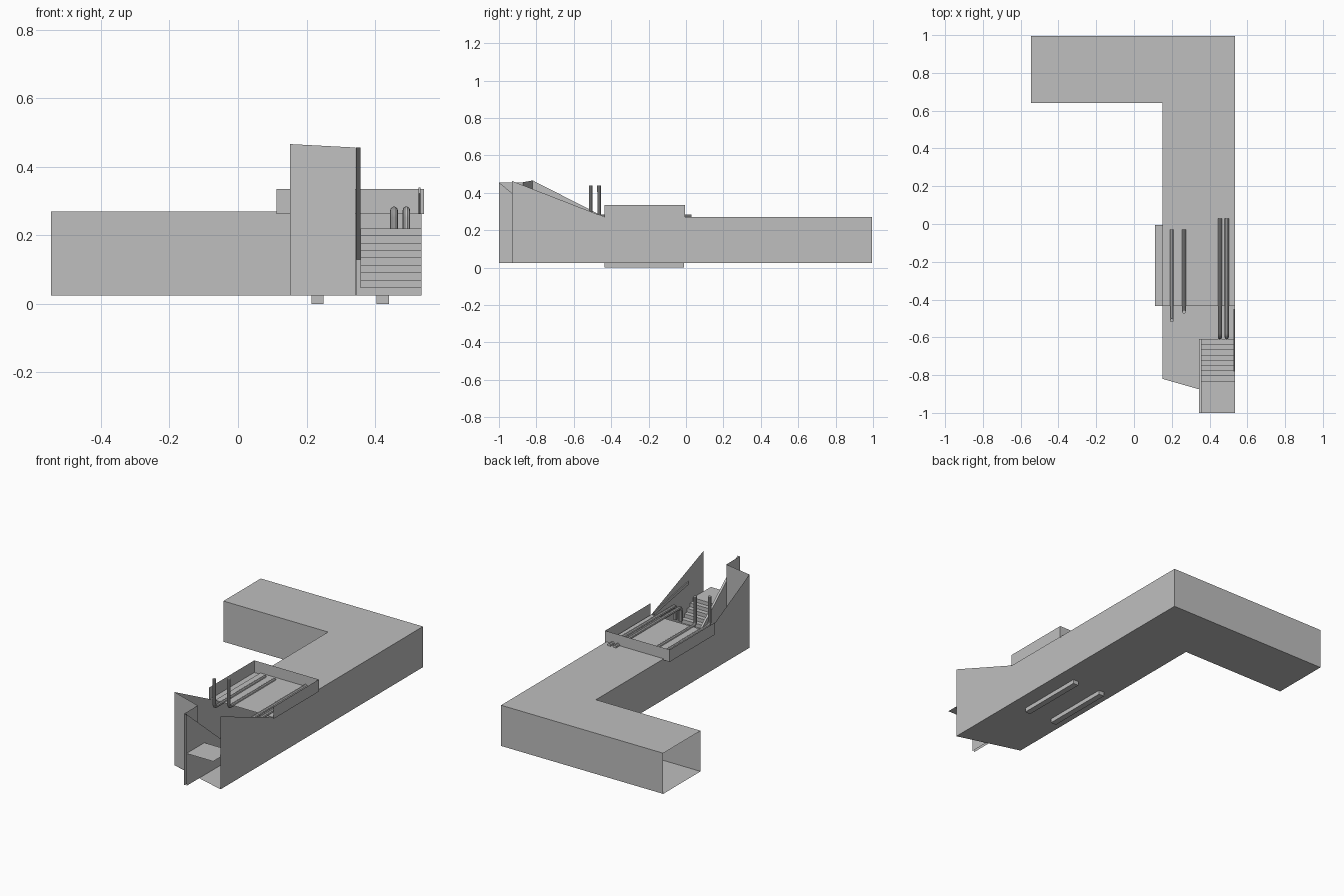
import bpy
import bmesh
from mathutils import Vector

if "Cube" in bpy.data.objects:
    bpy.data.objects.remove(bpy.data.objects["Cube"], do_unlink=True)

grey = bpy.data.materials.new("plain_grey")
grey.use_nodes = True
grey.diffuse_color = (0.52, 0.52, 0.52, 1)
grey.node_tree.nodes["Principled BSDF"].inputs["Base Color"].default_value = grey.diffuse_color

LEFT, RIGHT, ARM_END = 0.535, 0.152, -0.545   # passage sides and open arm end
BACK, INNER, ROOF_FRONT = 0.995, 0.64, -0.435
FLOOR, ROOF = 0.025, 0.27
STAIR_X, PARAPET_X = 0.357, 0.342
LANDING = 0.22


def sheets(name, polygons):
    """Thin surface part made from flat polygons."""
    bm = bmesh.new()
    for polygon in polygons:
        bm.faces.new([bm.verts.new(p) for p in polygon])
    bmesh.ops.remove_doubles(bm, verts=bm.verts, dist=0.0001)
    bmesh.ops.recalc_face_normals(bm, faces=bm.faces)
    mesh = bpy.data.meshes.new(name)
    bm.to_mesh(mesh)
    bm.free()
    mesh.materials.append(grey)
    obj = bpy.data.objects.new(name, mesh)
    bpy.context.collection.objects.link(obj)
    return obj


def side(x, profile):
    return [(x, y, z) for y, z in profile]


def level(z, outline):
    return [(x, y, z) for x, y in outline]


def upright(a, b, low, high_a, high_b=None):
    high_b = high_a if high_b is None else high_b
    return [(*a, low), (*b, low), (*b, high_b), (*a, high_a)]


def box(name, low, high):
    bpy.ops.mesh.primitive_cube_add(size=1)
    obj = bpy.context.object
    obj.name = name
    obj.location = [(a + b) / 2 for a, b in zip(low, high)]
    obj.scale = [b - a for a, b in zip(low, high)]
    bpy.ops.object.transform_apply(location=True, rotation=False, scale=True)
    obj.data.materials.append(grey)


def pipe(name, points, radius):
    """Round tube with a short rounded elbow at each inner point."""
    pts = [Vector(p) for p in points]
    path = [pts[0]]
    for before, corner, after in zip(pts, pts[1:], pts[2:]):
        a = corner + (before - corner).normalized() * radius * 2
        b = corner + (after - corner).normalized() * radius * 2
        for i in range(5):
            t = i / 4
            path.append(a * (1 - t) ** 2 + corner * 2 * t * (1 - t) + b * t ** 2)
    path.append(pts[-1])
    curve = bpy.data.curves.new(name, "CURVE")
    curve.dimensions = "3D"
    curve.bevel_depth = radius
    curve.bevel_resolution = 3
    curve.use_fill_caps = True
    spline = curve.splines.new("POLY")
    spline.points.add(len(path) - 1)
    for point, co in zip(spline.points, path):
        point.co = (*co, 1)
    obj = bpy.data.objects.new(name, curve)
    bpy.context.collection.objects.link(obj)
    curve.materials.append(grey)
    bpy.ops.object.select_all(action="DESELECT")
    obj.select_set(True)
    bpy.context.view_layer.objects.active = obj
    bpy.ops.object.convert(target="MESH")
    bpy.ops.object.shade_smooth_by_angle()


# L-shaped passage: floor, roof and walls, open at the arm end
bend = [(LEFT, BACK), (ARM_END, BACK), (ARM_END, INNER), (RIGHT, INNER)]
sheets("passage_floor", [level(FLOOR, bend + [(RIGHT, -0.82), (LEFT, -0.93)])])
sheets("passage_roof", [level(ROOF, bend + [(RIGHT, ROOF_FRONT), (LEFT, ROOF_FRONT)])])
sheets("back_wall", [upright((LEFT, BACK), (ARM_END, BACK), FLOOR, ROOF)])
sheets("arm_inner_wall", [upright((ARM_END, INNER), (RIGHT, INNER), FLOOR, ROOF)])
sheets("left_wall", [side(LEFT, [(BACK, FLOOR), (BACK, ROOF), (ROOF_FRONT, ROOF),
                                 (-0.93, 0.463), (-0.93, FLOOR)])])
sheets("right_wall", [side(RIGHT, [(INNER, FLOOR), (INNER, ROOF), (ROOF_FRONT, ROOF),
                                   (-0.82, 0.466), (-0.82, FLOOR)])])
sheets("front_wall", [upright((RIGHT, -0.82), (PARAPET_X, -0.872), FLOOR, 0.466, 0.456)])
sheets("entrance_side_wall", [upright((PARAPET_X, -1), (PARAPET_X, -0.872), FLOOR, 0.456)])

# Stairs descending inward from the entrance landing
steps = 9
rise, run = (LANDING - FLOOR) / steps, 0.22 / (steps - 1)
profile = [(-1, LANDING)]
y, z = -0.61 - run * (steps - 1), LANDING
for i in range(steps):
    profile += [(y, z), (y, z - rise)]
    y, z = y + run, z - rise
sheets("stairs", [[(STAIR_X, *a), (LEFT, *a), (LEFT, *b), (STAIR_X, *b)]
                  for a, b in zip(profile, profile[1:])])

# Hollow sloping parapet beside the stairs
slope = [(-1, 0.456), (-0.61, 0.13)]
parapet = [side(x, [(-1, FLOOR)] + slope + [(-0.61, FLOOR)]) for x in (PARAPET_X + 0.002, STAIR_X)]
parapet.append([parapet[0][1], parapet[0][2], parapet[1][2], parapet[1][1]])
parapet.append([parapet[0][2], parapet[0][3], parapet[1][3], parapet[1][2]])
sheets("stair_parapet", parapet)

# Handrail on the left wall
rail = [(-0.78, 0.34), (-0.45, 0.28), (-0.45, 0.262), (-0.78, 0.322)]
rail_faces = [side(x, rail) for x in (0.527, 0.532)]
for i in range(4):
    j = (i + 1) % 4
    rail_faces.append([rail_faces[0][i], rail_faces[0][j], rail_faces[1][j], rail_faces[1][i]])
sheets("handrail", rail_faces)

# Raised tray on the roof, open to the front
tray_low, tray_high, tray_back = 0.262, 0.335, -0.005
corners = [(0.112, ROOF_FRONT), (0.112, tray_back), (0.542, tray_back), (0.542, ROOF_FRONT)]
sheets("tray_walls", [upright(a, b, tray_low, tray_high) for a, b in zip(corners, corners[1:])])
sheets("tray_overhang", [level(tray_low, [corners[0], corners[1], (RIGHT, tray_back),
                                          (RIGHT, ROOF_FRONT)])])

# Exhaust pipes running along the tray and turning up
for i, (x, y) in enumerate([(0.2, -0.51), (0.265, -0.465)]):
    pipe(f"exhaust_pipe_{i + 1}", [(x, -0.03, ROOF), (x, y, ROOF), (x, y, 0.44)], 0.01)

# Supply pipes running over the roof and turning down behind the stairs
for i, x in enumerate([0.455, 0.491]):
    pipe(f"supply_pipe_{i + 1}", [(x, 0.03, 0.273), (x, -0.6, 0.273), (x, -0.6, 0.19)], 0.011)

# Skids under the passage
for i, x in enumerate([0.232, 0.422]):
    box(f"skid_{i + 1}", (x - 0.018, ROOF_FRONT, 0), (x + 0.018, -0.01, FLOOR))
